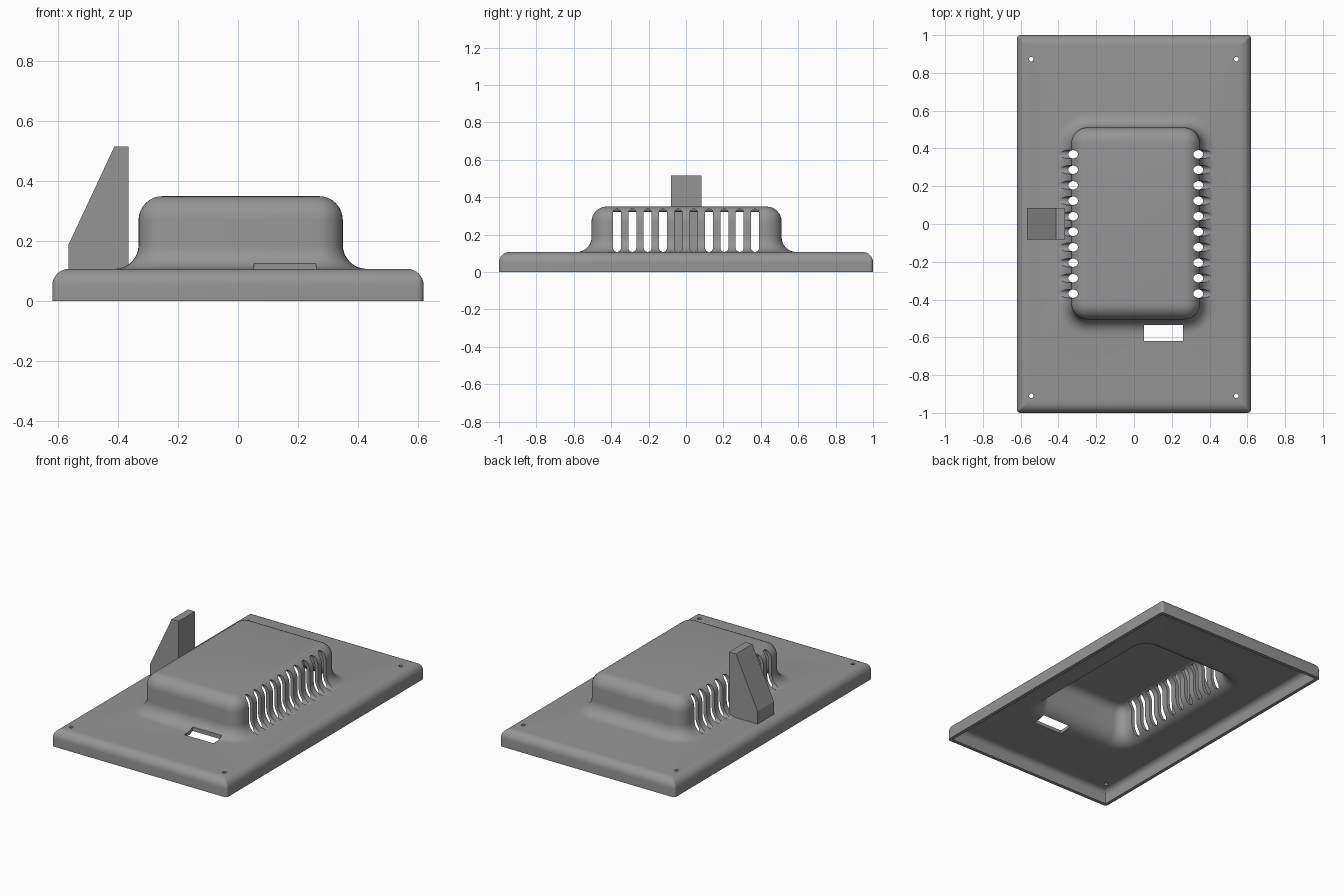
import bpy, bmesh, math
from mathutils import Vector

if "Cube" in bpy.data.objects:
    bpy.data.objects.remove(bpy.data.objects["Cube"])

grey = bpy.data.materials.new("grey plastic")
grey.diffuse_color = (0.30, 0.30, 0.30, 1)
grey.use_nodes = True
grey.node_tree.nodes["Principled BSDF"].inputs["Base Color"].default_value = grey.diffuse_color

T = 0.022                                  # wall thickness
PLATE_Z, TOP_Z = 0.107, 0.35
EDGE, FILLET, FLARE = 0.055, 0.08, 0.08    # rounding radii
PLATE = (0, 0, 0.62, 1.0, 0.02)            # centre x, y, half sizes, corner radius
DOME = (0.009, 0.003, 0.341, 0.508, 0.085)


def ring(bm, box, grow, z, seg=8):
    """Rounded rectangle, grown or shrunk evenly, at height z."""
    cx, cy, hx, hy, r = box
    hx, hy, r = hx + grow, hy + grow, max(r + grow, 0.004)
    pts = []
    for k, (sx, sy) in enumerate([(1, 1), (-1, 1), (-1, -1), (1, -1)]):
        for i in range(seg + 1):
            a = math.pi / 2 * (k + i / seg)
            pts.append(bm.verts.new((cx + sx * (hx - r) + r * math.cos(a),
                                     cy + sy * (hy - r) + r * math.sin(a), z)))
    return pts


def skin(bm, t, n=8):
    """Rings of the shell surface, offset inward by t, from rim to roof."""
    arc = [math.pi / 2 * i / n for i in range(n + 1)]
    rings = [ring(bm, PLATE, -t, 0)]
    r = EDGE - t
    for a in arc:
        rings.append(ring(bm, PLATE, -EDGE + r * math.cos(a), PLATE_Z - EDGE + r * math.sin(a)))
    r = FLARE + t
    for a in arc:
        rings.append(ring(bm, DOME, FLARE - r * math.sin(a), PLATE_Z + FLARE - r * math.cos(a)))
    r = FILLET - t
    for a in arc:
        rings.append(ring(bm, DOME, -FILLET + r * math.cos(a), TOP_Z - FILLET + r * math.sin(a)))
    return rings


def bridge(bm, a, b):
    for i in range(len(a)):
        j = (i + 1) % len(a)
        bm.faces.new((a[i], a[j], b[j], b[i]))


def prism(bm, pts, step):
    """Extrude a flat outline along a vector."""
    lo = [bm.verts.new(p) for p in pts]
    hi = [bm.verts.new(Vector(p) + Vector(step)) for p in pts]
    bridge(bm, lo, hi)
    bm.faces.new(lo[::-1])
    bm.faces.new(hi)


def finish(bm, name):
    bmesh.ops.recalc_face_normals(bm, faces=bm.faces[:])
    mesh = bpy.data.meshes.new(name)
    bm.to_mesh(mesh)
    bm.free()
    mesh.materials.append(grey)
    ob = bpy.data.objects.new(name, mesh)
    bpy.context.collection.objects.link(ob)
    return ob


# hollow cover: plate, flared dome and matching inside
bm = bmesh.new()
outer, inner = skin(bm, 0), skin(bm, T)
for rings in (outer, inner):
    for a, b in zip(rings, rings[1:]):
        bridge(bm, a, b)
    bm.faces.new(rings[-1])
bridge(bm, outer[0], inner[0])
cover = finish(bm, "cover")

# cutters: vent slots, window and screw holes
bm = bmesh.new()
W, Z0, Z1 = 0.0215, 0.108, 0.337
for x in (-0.46, 0.28):
    for k in range(10):
        y = (k - 4.5) * 0.082
        pts = []
        for i in range(26):
            a = math.pi * (i if i < 13 else i - 1) / 12
            zc = Z1 - W if i < 13 else Z0 + W
            pts.append((x, y + W * math.cos(a), zc + W * math.sin(a)))
        prism(bm, pts, (0.18, 0, 0))
prism(bm, [(0.053, -0.62, 0.03), (0.26, -0.62, 0.03),
           (0.26, -0.535, 0.03), (0.053, -0.535, 0.03)], (0, 0, 0.2))
for x in (-0.544, 0.541):
    for y in (-0.91, 0.873):
        prism(bm, [(x + 0.012 * math.cos(i * math.pi / 8), y + 0.012 * math.sin(i * math.pi / 8), 0.03)
                   for i in range(16)], (0, 0, 0.2))
cutter = finish(bm, "cutter")
cutter.hide_render = True

mod = cover.modifiers.new("openings", 'BOOLEAN')
mod.operation, mod.solver, mod.object = 'DIFFERENCE', 'EXACT', cutter
bpy.context.view_layer.objects.active = cover
cover.select_set(True)
bpy.ops.object.modifier_apply(modifier=mod.name)
bpy.data.objects.remove(cutter)
bpy.ops.object.shade_smooth_by_angle(angle=math.radians(30))

# upright wedge-shaped bracket
bm = bmesh.new()
prism(bm, [(x, -0.081, z) for x, z in [(-0.566, 0.1), (-0.365, 0.1), (-0.365, 0.515),
                                       (-0.413, 0.515), (-0.566, 0.188)]], (0, 0.165, 0))
finish(bm, "bracket")
